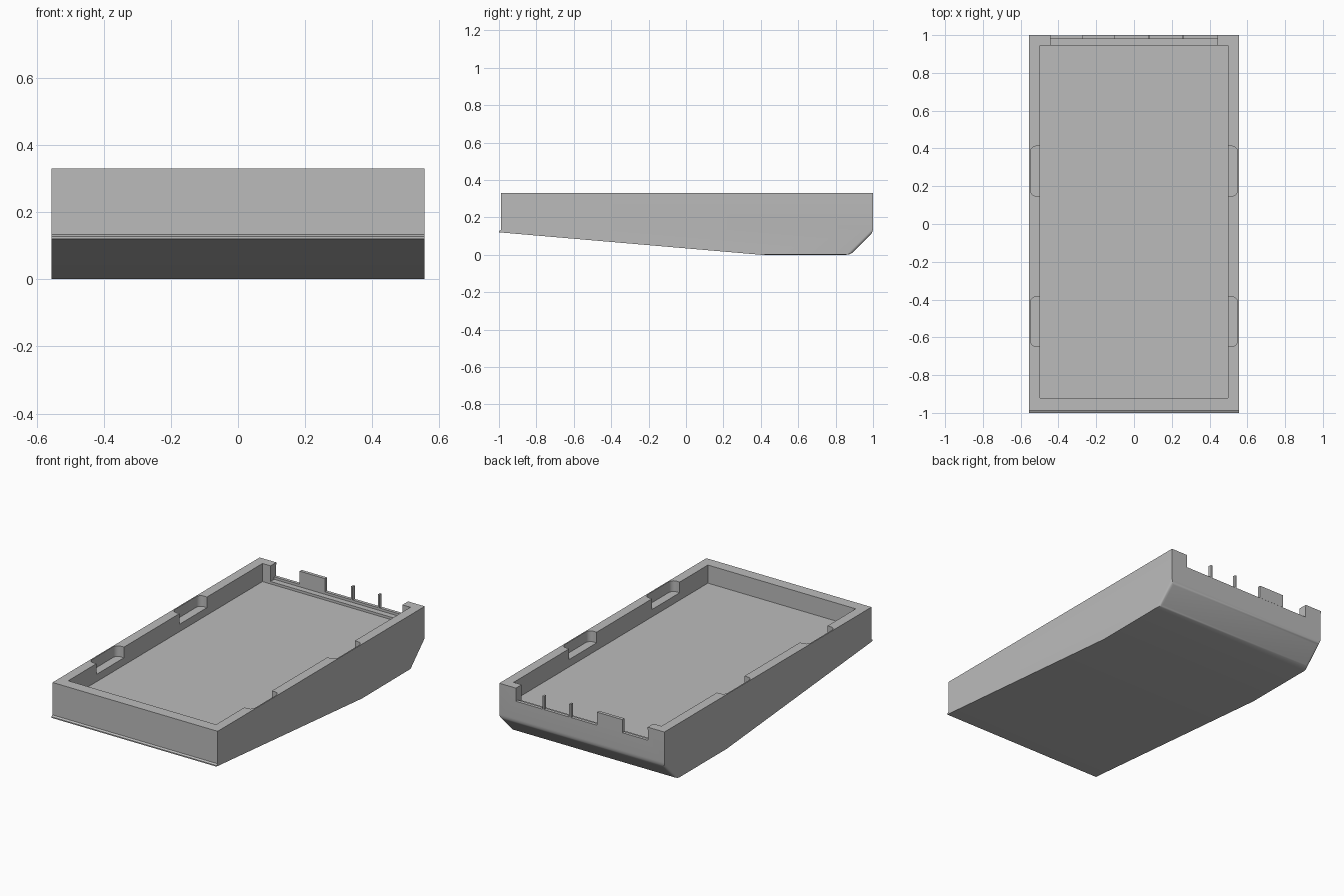
import bpy, bmesh, math
from mathutils import Vector

cube = bpy.data.objects.get("Cube")
if cube:
    bpy.data.objects.remove(cube, do_unlink=True)

grey = bpy.data.materials.new("plain_grey")
grey.use_nodes = True
colour = (0.5, 0.5, 0.5, 1)
grey.diffuse_color = colour
grey.node_tree.nodes["Principled BSDF"].inputs["Base Color"].default_value = colour

HALF_W, TOP = 0.555, 0.33
FLOOR, LEDGE, LIP = 0.22, 0.235, 0.25
LIP_Y = 0.98


def finish(name, bm):
    bmesh.ops.recalc_face_normals(bm, faces=bm.faces)
    mesh = bpy.data.meshes.new(name)
    bm.to_mesh(mesh)
    bm.free()
    mesh.materials.append(grey)
    ob = bpy.data.objects.new(name, mesh)
    bpy.context.collection.objects.link(ob)
    return ob


def box(name, lo, hi, radius=0):
    lo, hi = Vector(lo), Vector(hi)
    bm = bmesh.new()
    bmesh.ops.create_cube(bm, size=1)
    for v in bm.verts:
        v.co = (lo + hi) / 2 + v.co * (hi - lo)
    if radius:
        upright = [e for e in bm.edges
                   if abs(e.verts[0].co.z - e.verts[1].co.z) > 0.01]
        bmesh.ops.bevel(bm, geom=upright, offset=radius, segments=5,
                        profile=0.5, affect='EDGES')
    return finish(name, bm)


# Case: side profile extruded across the width
profile = [(-0.988, TOP), (-0.988, 0.133), (-1, 0.127), (-1, 0.12),
           (0.4, 0), (0.88, 0), (1, 0.12), (1, TOP)]
bm = bmesh.new()
side = bm.faces.new([bm.verts.new((-HALF_W, y, z)) for y, z in profile])
ext = bmesh.ops.extrude_face_region(bm, geom=[side])
bmesh.ops.translate(bm, vec=(2 * HALF_W, 0, 0),
                    verts=[g for g in ext["geom"] if isinstance(g, bmesh.types.BMVert)])
bmesh.ops.recalc_face_normals(bm, faces=bm.faces)

# Soften the border of the sloping rear underside
slope = next(f for f in bm.faces if f.normal.y > 0.5 and f.normal.z < -0.5)
bmesh.ops.bevel(bm, geom=list(slope.edges), offset=0.02, segments=4,
                profile=0.5, affect='EDGES')
case = finish("case", bm)

# Cutters: tray, rear opening, rear ledge and side pockets
cutters = [
    box("tray_cutter", (-0.497, -0.92, FLOOR), (0.497, 0.945, 0.5)),
    box("opening_cutter", (-0.443, 0.9, LIP), (0.443, 1.1, 0.5)),
    box("ledge_cutter", (-0.443, 0.9, LEDGE), (0.443, LIP_Y, 0.5)),
]
for s in (-1, 1):
    for y in (-0.517, 0.28):
        xs = sorted((s * 0.44, s * 0.548))
        cutters.append(box("pocket_cutter", (xs[0], y - 0.132, 0.265),
                           (xs[1], y + 0.132, 0.5), 0.03))

bpy.context.view_layer.objects.active = case
for cutter in cutters:
    mod = case.modifiers.new("cut", 'BOOLEAN')
    mod.operation = 'DIFFERENCE'
    mod.solver = 'EXACT'
    mod.object = cutter
    bpy.ops.object.modifier_apply(modifier=mod.name)
    bpy.data.objects.remove(cutter, do_unlink=True)

# Tab and slim posts standing on the rear lip
for name, x0, x1 in (("rear_tab", -0.272, -0.102),
                     ("rear_post_inner", 0.073, 0.085),
                     ("rear_post_outer", 0.254, 0.266)):
    box(name, (x0, LIP_Y, LIP), (x1, 1, TOP))

bpy.ops.object.select_all(action='DESELECT')
case.select_set(True)
bpy.context.view_layer.objects.active = case
bpy.ops.object.shade_smooth_by_angle(angle=math.radians(30))
